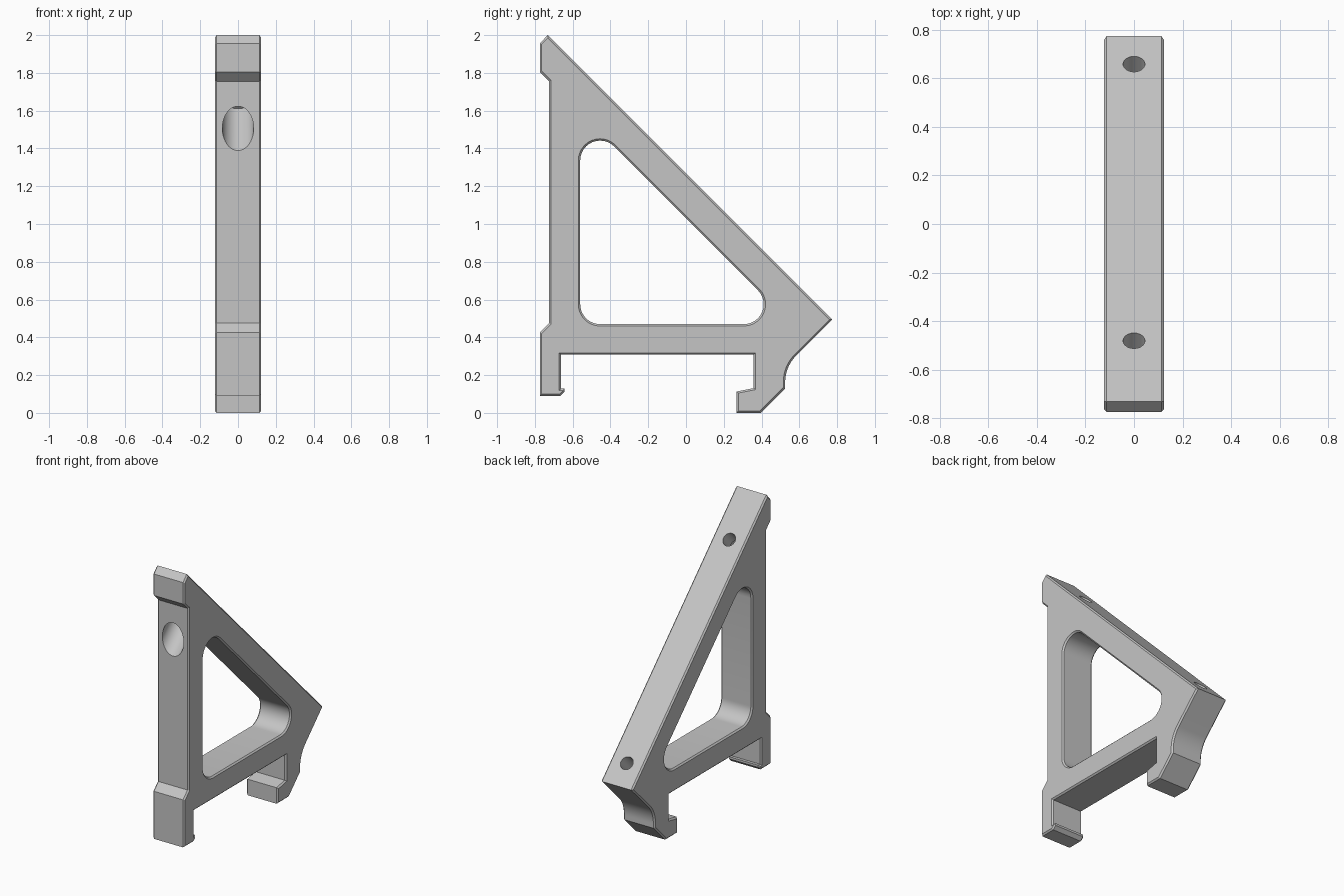
import bpy, bmesh, math
from mathutils import Vector
from mathutils.geometry import tessellate_polygon

if "Cube" in bpy.data.objects:
    bpy.data.objects.remove(bpy.data.objects["Cube"], do_unlink=True)

HALF_WIDTH = 0.123
CHAMFER = 0.01

# Single grey material
grey = bpy.data.materials.new("light_grey")
grey.use_nodes = True
colour = (0.56, 0.56, 0.56, 1)
grey.diffuse_color = colour
grey.node_tree.nodes["Principled BSDF"].inputs["Base Color"].default_value = colour


def rounded(corners, steps=12):
    """Turn (y, z, radius) corners into a loop with filleted corners."""
    loop = []
    for i, (y, z, r) in enumerate(corners):
        p = Vector((y, z))
        if r == 0:
            loop.append(p)
            continue
        a = (Vector(corners[i - 1][:2]) - p).normalized()
        b = (Vector(corners[(i + 1) % len(corners)][:2]) - p).normalized()
        half = a.angle(b) / 2
        centre = p + (a + b).normalized() * (r / math.sin(half))
        start = p + a * (r / math.tan(half)) - centre
        end = p + b * (r / math.tan(half)) - centre
        sweep = start.angle(end)
        for k in range(steps + 1):
            t = k / steps
            arm = start * math.sin((1 - t) * sweep) + end * math.sin(t * sweep)
            loop.append(centre + arm / math.sin(sweep))
    return loop


def inset(loop, distance):
    """Move a loop into the material on its left, with mitred corners."""
    result = []
    for i, p in enumerate(loop):
        d1 = (p - loop[i - 1]).normalized()
        d2 = (loop[(i + 1) % len(loop)] - p).normalized()
        n1, n2 = Vector((-d1.y, d1.x)), Vector((-d2.y, d2.x))
        result.append(p + (n1 + n2) * (distance / (1 + n1.dot(n2))))
    return result


def cut_cylinder(target, start, end, radius):
    """Bore a round hole between two (y, z) points."""
    a, b = Vector((0, *start)), Vector((0, *end))
    bpy.ops.mesh.primitive_cylinder_add(
        vertices=48, radius=radius, depth=(b - a).length, location=(a + b) / 2,
        rotation=(b - a).to_track_quat("Z", "Y").to_euler())
    cutter = bpy.context.object
    cutter.hide_render = True
    cutter.data.materials.append(grey)
    mod = target.modifiers.new("bore", "BOOLEAN")
    mod.operation = "DIFFERENCE"
    mod.solver = "EXACT"
    mod.object = cutter
    bpy.context.view_layer.objects.active = target
    bpy.ops.object.modifier_apply(modifier=mod.name)
    bpy.data.objects.remove(cutter, do_unlink=True)


# Side profile: top lip, front edge, front foot, underside, rear hook, heel
outline = rounded([
    (-0.732, 2, 0), (-0.774, 1.956, 0), (-0.774, 1.805, 0), (-0.724, 1.755, 0),
    (-0.724, 0.475, 0), (-0.774, 0.425, 0), (-0.774, 0.09, 0), (-0.665, 0.09, 0),
    (-0.642, 0.113, 0), (-0.642, 0.128, 0), (-0.662, 0.128, 0), (-0.662, 0.308, 0),
    (0.358, 0.308, 0), (0.358, 0.131, 0), (0.267, 0.113, 0), (0.267, 0, 0),
    (0.395, 0, 0), (0.525, 0.13, 0), (0.525, 0.245, 0.2), (0.774, 0.494, 0)])

# Triangular window with rounded corners
window = rounded([(-0.56, 0.47, 0.105), (-0.56, 1.59, 0.105), (0.56, 0.47, 0.105)])

# Chamfered slab: four rings per loop, then caps
bm = bmesh.new()
caps = {-1: [], 1: []}
for loop in (outline, window):
    small = inset(loop, CHAMFER)
    rings = []
    for x, pts in ((-HALF_WIDTH, small), (CHAMFER - HALF_WIDTH, loop),
                   (HALF_WIDTH - CHAMFER, loop), (HALF_WIDTH, small)):
        rings.append([bm.verts.new((x, p.x, p.y)) for p in pts])
    for low, high in zip(rings, rings[1:]):
        for i in range(len(loop)):
            bm.faces.new((low[i - 1], low[i], high[i], high[i - 1]))
    caps[-1].append(rings[0])
    caps[1].append(rings[-1])
for loops in caps.values():
    verts = loops[0] + loops[1]
    flat = [[Vector((v.co.y, v.co.z, 0)) for v in ring] for ring in loops]
    for tri in tessellate_polygon(flat):
        bm.faces.new([verts[i] for i in tri])
bmesh.ops.recalc_face_normals(bm, faces=bm.faces[:])
mesh = bpy.data.meshes.new("bracket_body")
bm.to_mesh(mesh)
bm.free()
body = bpy.data.objects.new("bracket_body", mesh)
bpy.context.collection.objects.link(body)
mesh.materials.append(grey)

# Upper counterbore and screw hole, then lower screw hole
cut_cylinder(body, (-0.925, 1.305), (-0.561, 1.669), 0.083)
cut_cylinder(body, (-0.6, 1.63), (-0.4, 1.83), 0.045)
cut_cylinder(body, (0.308, 0.258), (0.76, 0.71), 0.045)

# Smooth the curved walls, keep hard edges
bpy.ops.object.select_all(action="DESELECT")
body.select_set(True)
bpy.context.view_layer.objects.active = body
bpy.ops.object.shade_smooth_by_angle(angle=math.radians(25))
